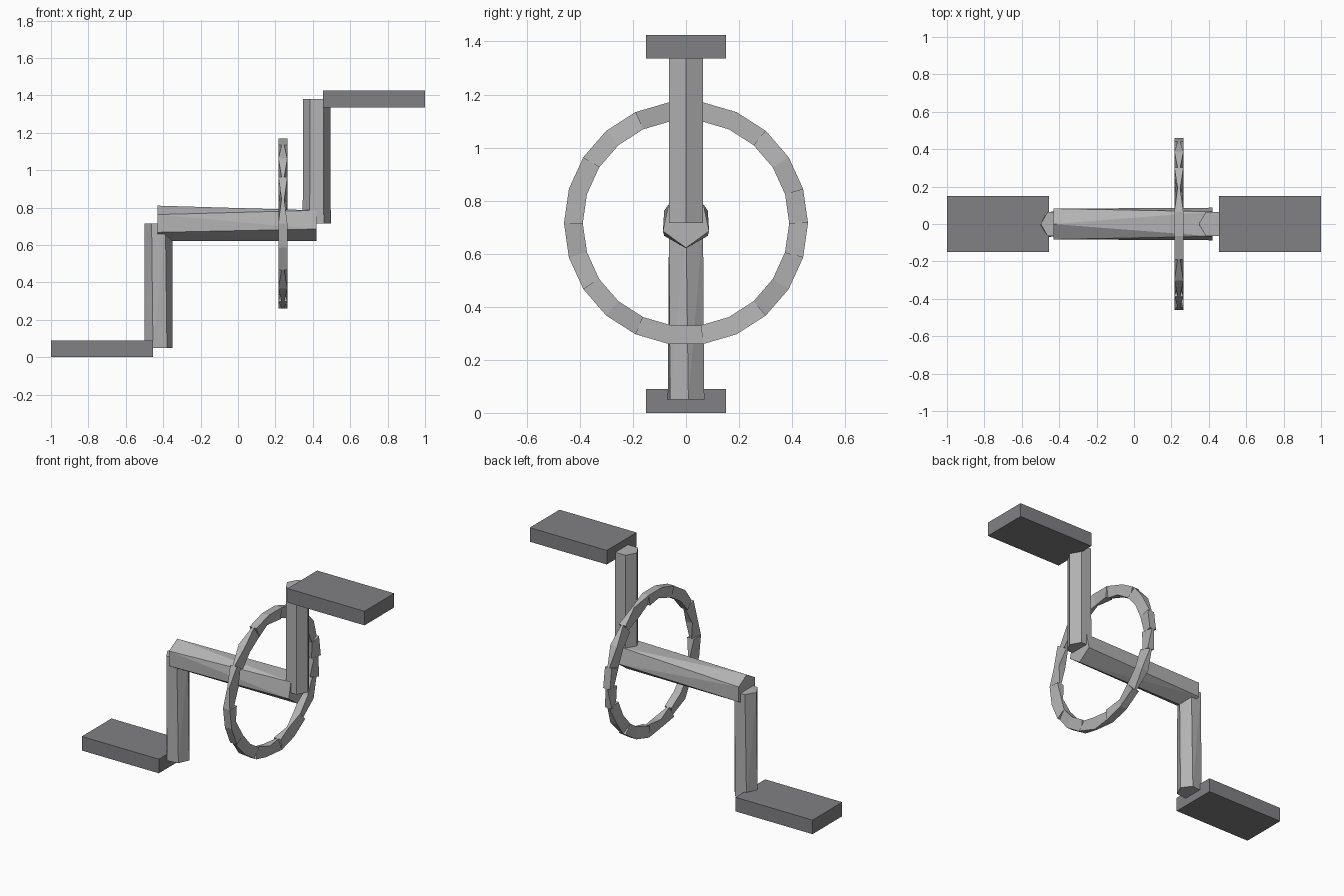
import bpy, bmesh
from math import sin, cos, tau, pi, radians
from mathutils import Vector

if "Cube" in bpy.data.objects:
    bpy.data.objects.remove(bpy.data.objects["Cube"])


def material(name, color):
    m = bpy.data.materials.new(name)
    m.diffuse_color = (*color, 1)
    m.use_nodes = True
    m.node_tree.nodes["Principled BSDF"].inputs["Base Color"].default_value = m.diffuse_color
    return m


rubber = material("dark_rubber", (0.22, 0.22, 0.23))
metal = material("grey_metal", (0.45, 0.45, 0.45))


def finish(name, bm, mat):
    bmesh.ops.recalc_face_normals(bm, faces=bm.faces[:])
    me = bpy.data.meshes.new(name)
    bm.to_mesh(me)
    bm.free()
    me.materials.append(mat)
    ob = bpy.data.objects.new(name, me)
    bpy.context.collection.objects.link(ob)
    return ob


def box(name, lo, hi):
    bm = bmesh.new()
    bmesh.ops.create_cube(bm, size=1)
    for v in bm.verts:
        v.co = Vector([l + (c + 0.5) * (h - l) for c, l, h in zip(v.co, lo, hi)])
    return finish(name, bm, rubber)


def hull(name, points):
    bm = bmesh.new()
    for p in points:
        bm.verts.new(p)
    bmesh.ops.convex_hull(bm, input=bm.verts[:])
    return finish(name, bm, metal)


def polygon(n, r, start=0.0):
    return [(r * cos(start + tau * i / n), r * sin(start + tau * i / n)) for i in range(n)]


# pedals
box("lower_pedal", (-1, -0.15, 0), (-0.455, 0.15, 0.09))
box("upper_pedal", (0.455, -0.15, 1.335), (1, 0.15, 1.425))

# crank arms: six-sided posts, slightly twisted on the lower one
for name, cx, z0, z1, twist in (("lower_crank_arm", -0.425, 0.05, 0.715, 0.12),
                                ("upper_crank_arm", 0.421, 0.715, 1.38, 0.0)):
    hull(name, [(cx + x, y, z0) for x, y in polygon(6, 0.075, twist)] +
               [(cx + x, y, z1) for x, y in polygon(6, 0.074)])

# axle: six-sided at the left end, tapering to a five-sided right end
right_end = [(0, 0.622), (0.087, 0.685), (0.066, 0.785), (-0.066, 0.785), (-0.087, 0.685)]
hull("axle", [(-0.43, y, 0.715 + z) for y, z in polygon(6, 0.095, pi / 2)] +
             [(0.42, y, z) for y, z in right_end])

# chainring: 22 short links, the outer or inner edge of some pinched to a wedge
WIDE, THIN = 0.024, 0.007
links = (((WIDE, WIDE), (WIDE, THIN)),   # (outer, inner) half-width at start, end
         ((WIDE, THIN), (THIN, WIDE)),
         ((THIN, WIDE), (WIDE, WIDE)))
bm = bmesh.new()
for i in range(22):
    ends = []
    for k, (wo, wi) in enumerate(links[(i + 1) % 3] if i % 2 else links[i % 3][::-1]):
        a = tau * (i + k) / 22
        section = ((0.46, -wo), (0.46, wo), (0.389, wi), (0.389, -wi))
        ends.append([bm.verts.new((0.24 + w, r * cos(a), 0.715 + r * sin(a)))
                     for r, w in section])
    p, q = ends
    bm.faces.new(p)
    bm.faces.new(q)
    for k in range(4):
        j = (k + 1) % 4
        bm.faces.new((p[k], p[j], q[j], q[k]))
finish("chainring", bm, metal)
